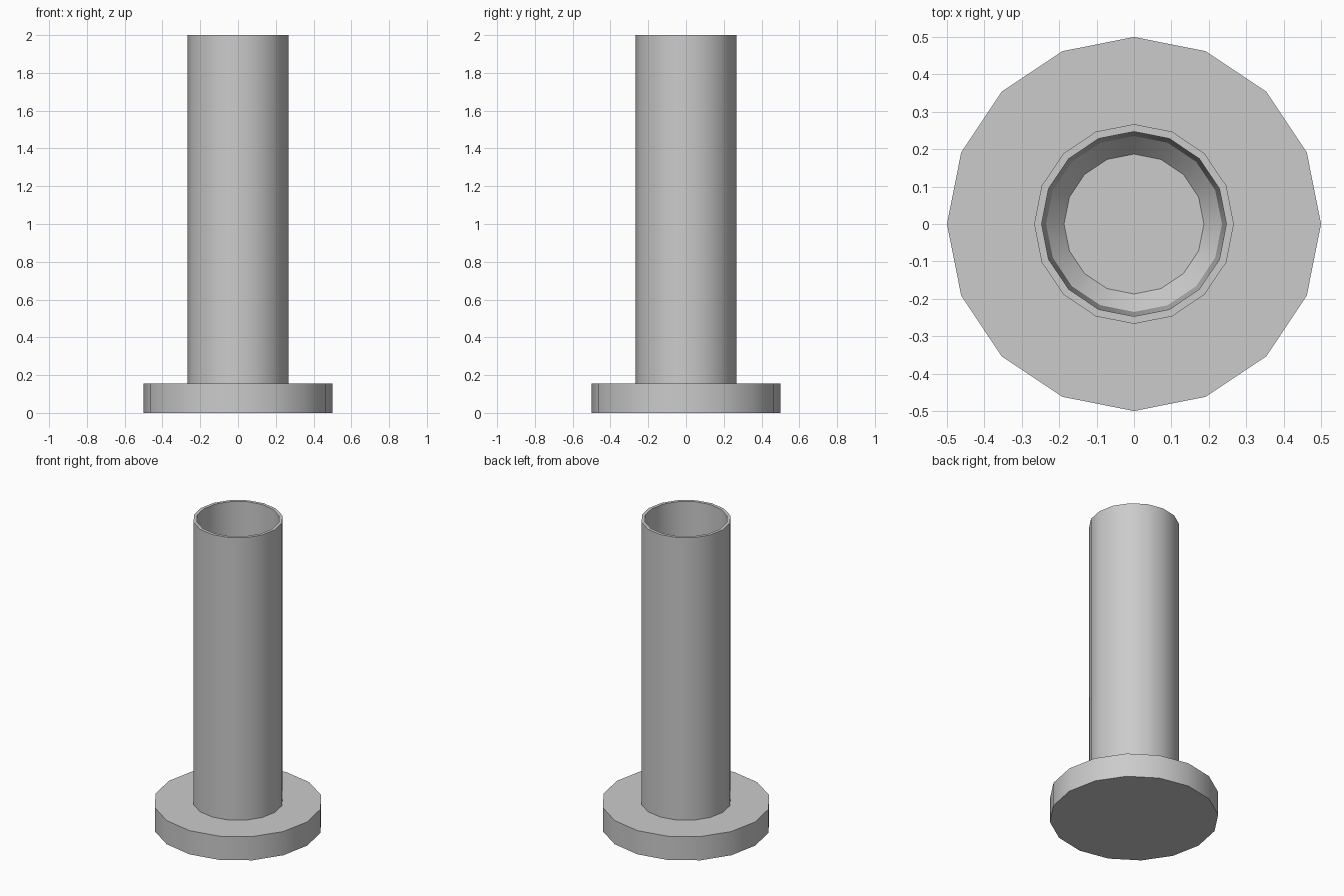
import bpy, bmesh
from math import sin, cos, pi, radians

if "Cube" in bpy.data.objects:
    bpy.data.objects.remove(bpy.data.objects["Cube"])

SIDES = 16

# Radius / height outline: base underside, disc, outer tube, rim, inner wall, rounded-in floor
profile = [(0.5, 0.0), (0.5, 0.155), (0.267, 0.155), (0.267, 2.0),
           (0.247, 2.0), (0.235, 0.22), (0.187, 0.165)]


def lathe(name, outline, sides):
    """Revolve the outline about z and cap both ends."""
    bm = bmesh.new()
    rings = [[bm.verts.new((r * cos(2 * pi * i / sides), r * sin(2 * pi * i / sides), z))
              for i in range(sides)] for r, z in outline]
    for a, b in zip(rings, rings[1:]):
        for i in range(sides):
            j = (i + 1) % sides
            bm.faces.new((a[i], a[j], b[j], b[i]))
    bm.faces.new(rings[0][::-1])
    bm.faces.new(rings[-1])
    mesh = bpy.data.meshes.new(name)
    bm.to_mesh(mesh)
    bm.free()
    obj = bpy.data.objects.new(name, mesh)
    bpy.context.collection.objects.link(obj)
    return obj


# Hollow tube standing on a disc base
tube = lathe("tube_on_base", profile, SIDES)
bpy.context.view_layer.objects.active = tube
tube.select_set(True)
bpy.ops.object.shade_smooth_by_angle(angle=radians(30))
